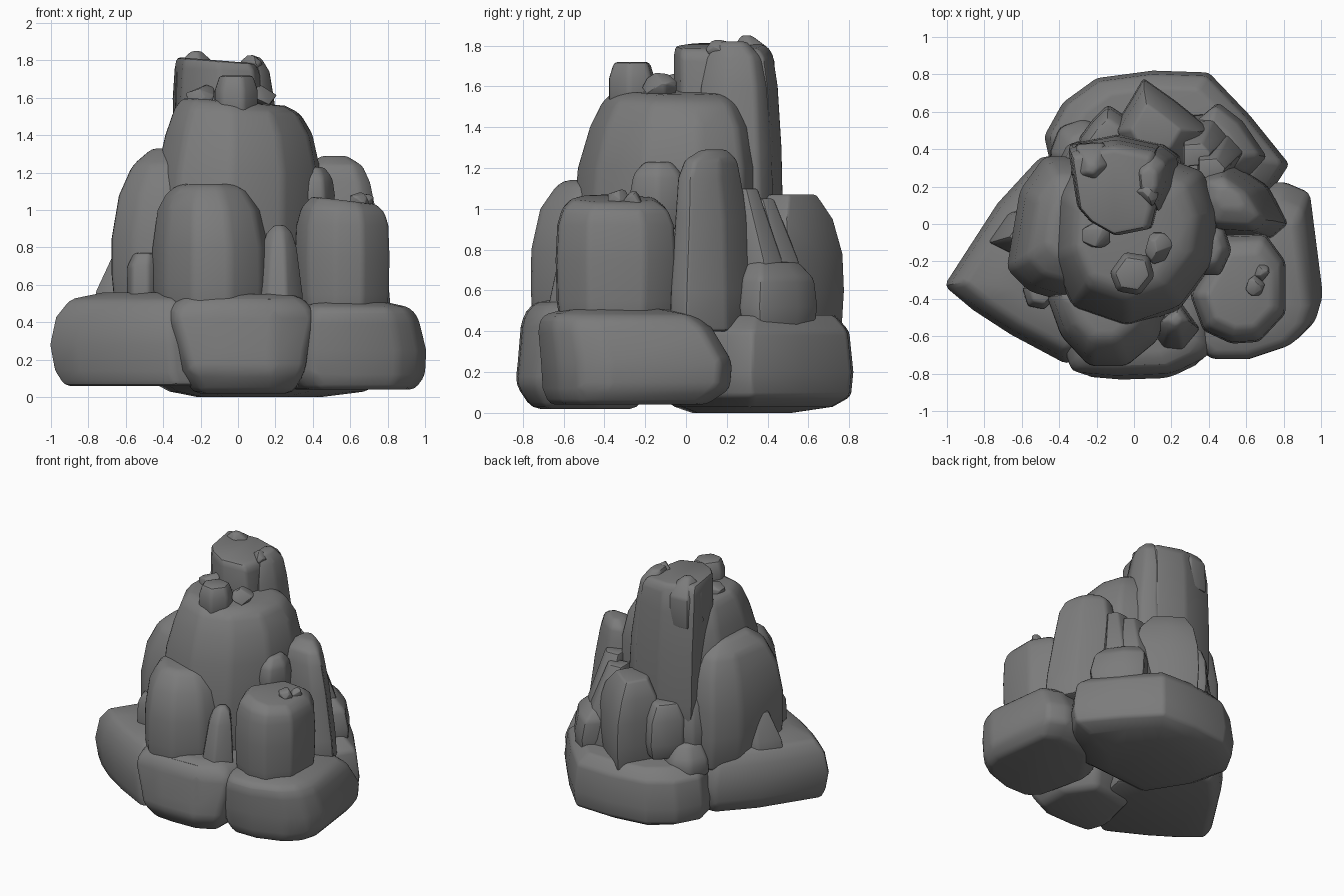
import bpy, bmesh, math, random
from mathutils import Vector

random.seed(7)
stone_grey = bpy.data.materials.new("stone_grey")
stone_grey.diffuse_color = (0.2, 0.2, 0.2, 1)


def finish(bm, name, bevel, angle=32):
    """Soften hard edges, make the object and smooth it by angle."""
    bmesh.ops.recalc_face_normals(bm, faces=bm.faces)
    hard = [e for e in bm.edges if len(e.link_faces) == 2 and e.calc_face_angle(0) > 0.4]
    if bevel > 0:
        bmesh.ops.bevel(bm, geom=hard, offset=bevel, segments=2, profile=0.5,
                        affect='EDGES', clamp_overlap=True)
    me = bpy.data.meshes.new(name)
    bm.to_mesh(me)
    bm.free()
    me.materials.append(stone_grey)
    ob = bpy.data.objects.new(name, me)
    bpy.context.collection.objects.link(ob)
    bpy.ops.object.select_all(action='DESELECT')
    ob.select_set(True)
    bpy.context.view_layer.objects.active = ob
    bpy.ops.object.shade_smooth_by_angle(angle=math.radians(angle))


def rock(name, outline, levels, bevel=0.04, tilt=(0, 0)):
    """Stack scaled copies of an outline: levels are (z, scale, dx, dy); tilt slopes the top."""
    cx = sum(p[0] for p in outline) / len(outline)
    cy = sum(p[1] for p in outline) / len(outline)
    bm = bmesh.new()
    rings = []
    for i, (z, s, dx, dy) in enumerate(levels):
        t = 1.0 if i == len(levels) - 1 else 0.5 if i == len(levels) - 2 else 0
        ring = []
        for x, y in outline:
            ox, oy = (x - cx) * s, (y - cy) * s
            ring.append(bm.verts.new((cx + ox + dx, cy + oy + dy,
                                      z + t * (tilt[0] * ox + tilt[1] * oy))))
        rings.append(ring)
    n = len(outline)
    for a, b in zip(rings, rings[1:]):
        for i in range(n):
            j = (i + 1) % n
            bm.faces.new((a[i], a[j], b[j], b[i]))
    bm.faces.new(rings[0][::-1])
    bm.faces.new(rings[-1])
    finish(bm, name, bevel)


def rubble(name, centre, size, bevel=0.012):
    """Small angular stone: hull of jittered points on an ellipsoid."""
    bm = bmesh.new()
    for k in range(22):
        d = Vector((random.gauss(0, 1), random.gauss(0, 1), random.gauss(0, 1))).normalized()
        bm.verts.new([c + s * v for c, s, v in zip(centre, size, d)])
    out = bmesh.ops.convex_hull(bm, input=bm.verts)
    junk = [g for g in out["geom_interior"] + out["geom_unused"] if isinstance(g, bmesh.types.BMVert)]
    bmesh.ops.delete(bm, geom=list(set(junk)), context='VERTS')
    finish(bm, name, bevel)


# Base slabs
rock("left_base_slab",
     [(-1.015, -.33), (-.86, -.46), (-.66, -.59), (-.36, -.75), (-.05, -.6), (.05, -.1), (-.25, .36),
      (-.5, .36), (-.73, .11)],
     [(.06, .93, .04, -.02), (.14, .97, .01, 0), (.28, 1.0, 0, 0), (.43, .94, 0, 0), (.52, .84, .02, 0),
      (.56, .55, .06, 0)], .03)
rock("front_base_slab",
     [(-.41, -.58), (-.34, -.79), (-.1, -.81), (.2, -.8), (.41, -.7), (.42, -.3), (.2, .0), (-.3, -.1)],
     [(.02, .65, .02, -.05), (.14, .82, .02, -.08), (.25, .88, .01, -.05), (.42, 1.0, 0, 0), (.5, .93, 0, 0),
      (.55, .72, 0, 0)], .04)
rock("right_base_slab",
     [(.3, -.62), (.4, -.71), (.62, -.71), (.86, -.63), (.97, -.52), (1.01, -.38), (.94, .17), (.8, .23),
      (.45, .18), (.2, -.2)],
     [(.04, .82, 0, -.03), (.12, .98, 0, 0), (.25, 1.0, 0, 0), (.42, .91, -.01, -.05), (.48, .8, -.02, -.07),
      (.51, .5, -.05, -.07)], .03)
rock("back_base_slab",
     [(-.48, .47), (-.38, .65), (-.2, .78), (.1, .82), (.4, .81), (.62, .58), (.83, .32), (.74, .18),
      (.45, -.1), (-.2, -.15), (-.42, .2)],
     [(0, .5, -.04, -.1), (.03, .8, -.01, -.02), (.08, .97, 0, 0), (.2, 1.0, 0, 0), (.4, .95, 0, 0),
      (.48, .78, 0, 0)], .02)

# Central mass and tall pillar
rock("central_trunk",
     [(-.46, -.2), (-.34, -.46), (-.05, -.56), (.24, -.46), (.42, -.22), (.45, .06), (.37, .28), (.1, .38),
      (-.3, .36), (-.44, .15)],
     [(.3, 1.0, 0, 0), (.9, 1.0, 0, 0), (1.2, .97, .01, .01), (1.4, .87, .01, .02), (1.53, .74, 0, .02),
      (1.58, .6, -.02, .02)], .03, (-.08, 0))
rock("tall_pillar",
     [(-.36, .42), (-.31, .1), (-.24, .02), (-.1, -.06), (.1, -.02), (.13, .1), (.13, .42), (-.1, .47)],
     [(.6, .96, .03, 0), (.9, 1.03, .02, 0), (1.3, 1.0, .01, 0), (1.6, .97, 0, -.01), (1.75, .93, 0, -.02),
      (1.8, .85, -.01, -.03)], .02, (-.08, 0))
rock("pillar_back_crest",
     [(-.34, .26), (-.2, .22), (-.1, .33), (-.16, .44), (-.31, .43)],
     [(1.5, 1.0, 0, 0), (1.73, .95, 0, 0), (1.8, .7, 0, -.02), (1.85, .25, .0, -.04)], .015)
rock("pillar_side_column",
     [(.02, .14), (.12, .07), (.18, .2), (.18, .34), (.1, .4), (0, .34)],
     [(.8, 1.3, .05, 0), (1.3, 1.15, .04, 0), (1.6, 1.02, .01, 0), (1.74, .85, 0, 0), (1.82, .5, -.02, -.02)], .02)

# Shoulder rocks around the trunk
rock("left_shoulder",
     [(-.68, -.24), (-.56, -.36), (-.35, -.42), (-.2, 0), (-.25, .36), (-.48, .36), (-.61, .18)],
     [(.4, .98, .02, 0), (.65, 1.0, 0, 0), (.85, 1.0, 0, 0), (1.08, .92, .02, 0), (1.24, .74, .05, 0),
      (1.33, .42, .08, 0)], .03)
rock("front_shoulder",
     [(-.47, -.38), (-.39, -.6), (-.24, -.76), (-.04, -.76), (.13, -.62), (.19, -.4), (-.1, -.25)],
     [(.4, .95, 0, 0), (.6, 1.0, 0, 0), (.8, .99, 0, 0), (1.0, .88, -.01, .02), (1.1, .7, -.02, .05),
      (1.14, .5, -.02, .05)], .03)
rock("right_block",
     [(.3, -.38), (.37, -.57), (.52, -.64), (.67, -.63), (.81, -.48), (.81, -.2), (.7, -.05), (.48, -.06)],
     [(.4, .9, 0, 0), (.55, .98, 0, 0), (.75, 1.0, 0, 0), (.92, .97, 0, 0), (1.0, .88, 0, 0), (1.05, .68, 0, 0)],
     .02, (-.12, 0))
rock("right_tower",
     [(.35, .1), (.45, -.06), (.74, -.08), (.83, .0), (.72, .2), (.52, .34), (.38, .3)],
     [(.4, 1.0, 0, 0), (.6, .97, -.01, 0), (.95, .86, -.04, 0), (1.15, .74, -.05, -.01), (1.24, .62, -.06, 0),
      (1.29, .3, -.06, .02)], .02)
rock("front_spike",
     [(.09, -.56), (.16, -.66), (.26, -.67), (.35, -.56), (.25, -.42)],
     [(.4, 1.05, 0, 0), (.55, 1.0, 0, 0), (.8, .75, 0, .03), (.88, .55, .0, .05), (.92, .25, 0, .06)], .015)
rock("back_rock",
     [(-.12, .5), (-.02, .66), (.05, .78), (.22, .66), (.42, .5), (.3, .3), (0, .3)],
     [(.35, .94, 0, 0), (.6, 1.0, 0, 0), (.78, .97, 0, 0), (.95, .82, -.01, -.01), (1.07, .5, -.02, -.01)], .015)
rock("back_right_boulder",
     [(.32, .4), (.42, .27), (.62, .26), (.71, .36), (.58, .55), (.45, .65), (.34, .56)],
     [(.38, .9, 0, 0), (.52, 1.0, 0, 0), (.66, .92, -.02, 0), (.74, .65, -.05, -.02)], .02)
for i, (x, y, top) in enumerate([(.44, .34, 1.1), (.36, .42, 1.05)]):
    rock(f"right_sliver_{i + 1}",
         [(x - .12, y - .12), (x + .06, y - .1), (x + .12, y), (x + .04, y + .09), (x - .12, y + .08)],
         [(.45, 1.15, .05, .07), (.75, 1.0, .02, .04), (top, .6, -.02, -.04)], .012)
rock("back_left_boulder",
     [(-.3, .45), (-.22, .56), (-.14, .64), (-.02, .56), (.02, .35), (-.25, .35)],
     [(.5, .85, 0, 0), (.62, 1.0, 0, 0), (.8, .97, 0, -.01), (.92, .65, 0, -.02)], .025)
rock("back_left_foot",
     [(-.46, .36), (-.4, .52), (-.26, .57), (-.14, .5), (-.15, .3), (-.35, .25)],
     [(.38, 1.0, 0, 0), (.5, .95, 0, 0), (.62, .65, .02, -.03)], .03)
rock("back_pillar_foot",
     [(-.42, .3), (-.36, .42), (-.28, .45), (-.2, .4), (-.25, .25)],
     [(.5, .9, 0, 0), (.7, 1.0, 0, 0), (.88, .85, .01, -.01), (.98, .45, .02, -.03)], .015)
rock("left_rear_wedge",
     [(-.79, -.1), (-.68, -.16), (-.55, -.1), (-.55, .1), (-.68, .06)],
     [(.45, 1.0, 0, 0), (.57, .95, .02, 0), (.77, .5, .05, 0)], .015)
rock("left_low_stone",
     [(-.6, -.34), (-.57, -.44), (-.48, -.46), (-.42, -.4), (-.45, -.25)],
     [(.45, 1.0, 0, 0), (.7, .95, 0, 0), (.77, .7, .01, .01)], .015)
rock("gap_stone",
     [(.3, -.12), (.36, -.27), (.46, -.27), (.52, -.14), (.48, -.02), (.34, .02)],
     [(.9, .9, 0, 0), (1.08, 1.02, 0, 0), (1.17, .9, .0, 0), (1.23, .5, .0, 0)], .02)

# Loose stones: name, centre, radii
stones = [
    ("ledge_stone_left", (-.2, -.06, 1.6), (.09, .07, .09)),
    ("ledge_stone_right", (.13, -.13, 1.6), (.08, .09, .07)),
    ("summit_stone", (.07, .16, 1.78), (.06, .07, .05)),
    ("block_stone_a", (.64, -.33, 1.04), (.06, .06, .06)),
    ("block_stone_b", (.69, -.26, 1.02), (.05, .05, .07)),
]
for name, c, s in stones:
    rubble(name, c, s)
rock("ledge_block",
     [(-.13, -.26), (-.09, -.36), (.03, -.38), (.11, -.28), (.08, -.17), (-.05, -.15)],
     [(1.5, 1, 0, 0), (1.64, 1.0, 0, 0), (1.72, .78, 0, 0)], .02)
